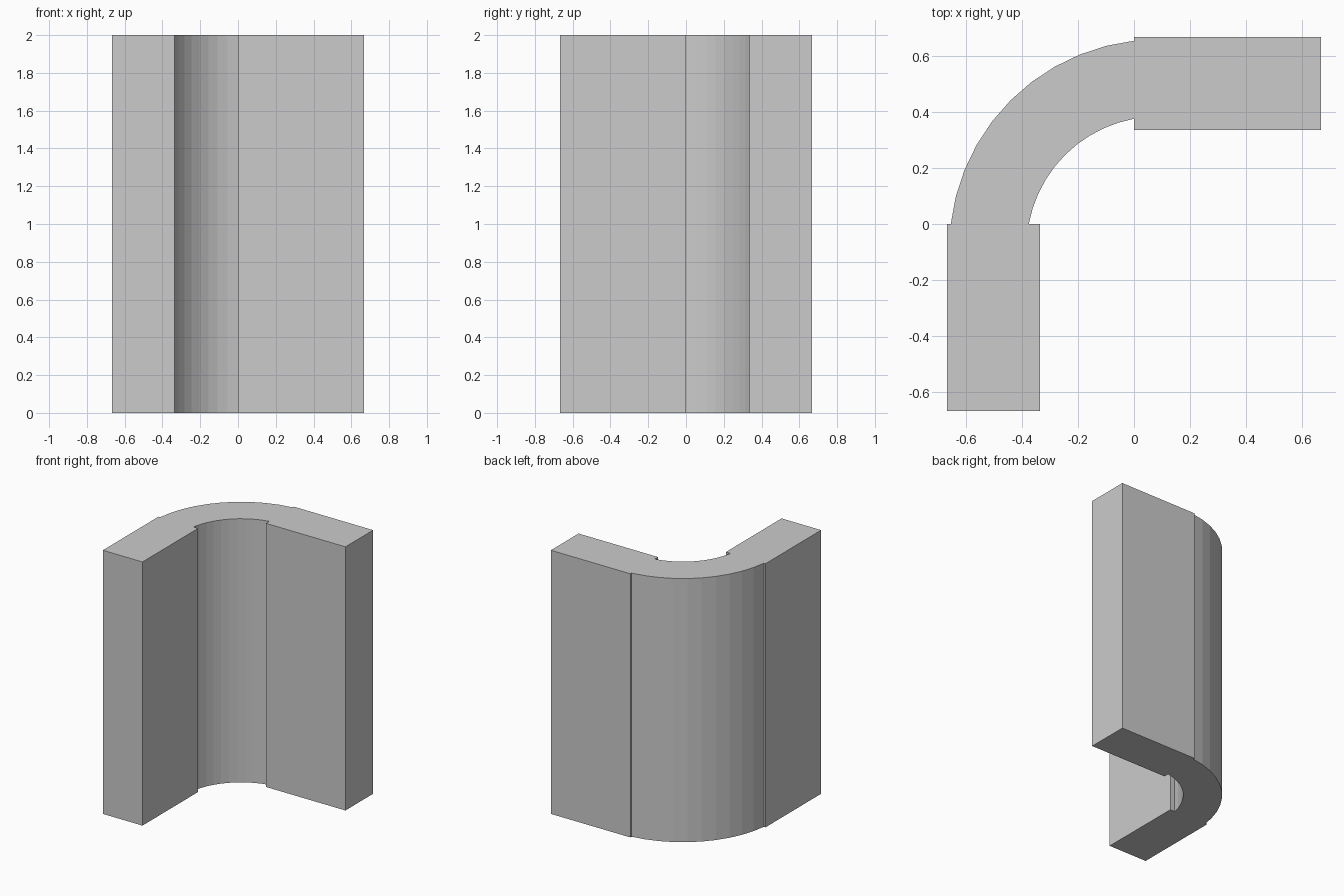
import bpy
import bmesh
from math import cos, sin, radians

if "Cube" in bpy.data.objects:
    bpy.data.objects.remove(bpy.data.objects["Cube"])

HEIGHT = 2.0


def extrude_profile(name, points):
    """Raise a closed plan outline to the full wall height."""
    bm = bmesh.new()
    face = bm.faces.new([bm.verts.new((x, y, 0)) for x, y in points])
    top = bmesh.ops.extrude_face_region(bm, geom=[face])
    verts = [v for v in top["geom"] if isinstance(v, bmesh.types.BMVert)]
    bmesh.ops.translate(bm, verts=verts, vec=(0, 0, HEIGHT))
    bmesh.ops.recalc_face_normals(bm, faces=bm.faces)
    mesh = bpy.data.meshes.new(name)
    bm.to_mesh(mesh)
    bm.free()
    obj = bpy.data.objects.new(name, mesh)
    bpy.context.collection.objects.link(obj)
    return obj


def arc(reach, offset=0.085, steps=10):
    """Faceted arc from (-reach, 0) to (0, reach), centred at (offset, -offset)."""
    radius = (offset ** 2 + (reach + offset) ** 2) ** 0.5
    # end angles where the circle meets the two wall ends
    from_angle = math_angle(reach + offset, offset)
    span = 90 - 2 * from_angle
    pts = []
    for i in range(steps + 1):
        a = radians(180 - from_angle - span * i / steps)
        pts.append((offset + radius * cos(a), -offset + radius * sin(a)))
    return pts


def math_angle(adjacent, opposite):
    from math import atan2, degrees
    return degrees(atan2(opposite, adjacent))


# Straight wall sections
INNER, OUTER = 0.335, 0.667
extrude_profile("back_wall", [(0, INNER), (OUTER, INNER), (OUTER, OUTER), (0, OUTER)])
extrude_profile("side_wall", [(-OUTER, -OUTER), (-INNER, -OUTER), (-INNER, 0), (-OUTER, 0)])

# Slightly thinner curved corner joining them
extrude_profile("curved_corner", arc(0.653) + arc(0.375)[::-1])
